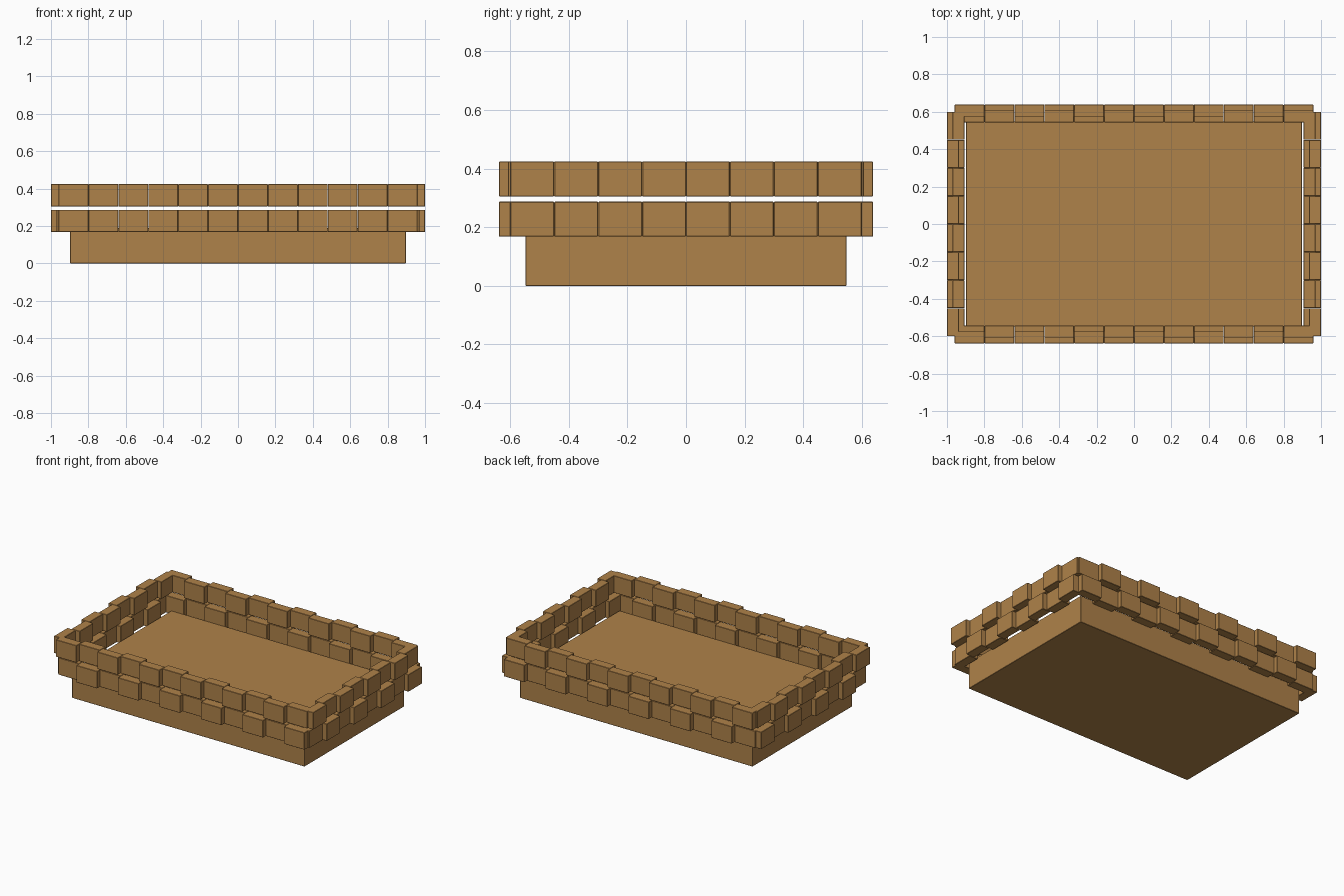
import bpy
import bmesh
from mathutils import Matrix, Vector

if "Cube" in bpy.data.objects:
    bpy.data.objects.remove(bpy.data.objects["Cube"], do_unlink=True)

# Single warm wood colour
wood = bpy.data.materials.new("warm_wood")
wood.use_nodes = True
colour = (0.43, 0.223, 0.067, 1)
wood.diffuse_color = colour
wood.node_tree.nodes["Principled BSDF"].inputs["Base Color"].default_value = colour


def add_box(bm, low, high):
    low, high = Vector(low), Vector(high)
    size = Matrix.Diagonal((*(high - low), 1))
    bmesh.ops.create_cube(bm, size=1, matrix=Matrix.Translation((low + high) / 2) @ size)


def finish(bm, name, bevel):
    mesh = bpy.data.meshes.new(name)
    bm.to_mesh(mesh)
    bm.free()
    mesh.materials.append(wood)
    obj = bpy.data.objects.new(name, mesh)
    bpy.context.collection.objects.link(obj)
    mod = obj.modifiers.new("soft_edges", "BEVEL")
    mod.width = bevel
    mod.segments = 1


# Solid base slab
bm = bmesh.new()
add_box(bm, (-0.897, -0.548, 0), (0.897, 0.548, 0.19))
finish(bm, "base_slab", 0.002)

# Two courses of blocks, alternately pushed out and in
DEPTH, SHIFT, HEIGHT = 0.064, 0.03, 0.119


def wall(name, axis, side, count, pitch, outer, layer, z):
    bm = bmesh.new()
    for k in range(count):
        start = (k - count / 2) * pitch
        face = outer - SHIFT * ((k + layer) % 2)
        near, far = sorted((side * face, side * (face - DEPTH)))
        low, high = [start + 0.0005, near], [start + pitch - 0.0005, far]
        if axis == "y":
            low.reverse()
            high.reverse()
        add_box(bm, (*low, z), (*high, z + HEIGHT))
    finish(bm, name, 0.002)


for layer, (course, z) in enumerate((("upper", 0.305), ("lower", 0.168))):
    for side, long_name, short_name in ((-1, "front", "right"), (1, "back", "left")):
        wall(f"{course}_{long_name}_blocks", "x", side, 12, 0.16, 0.638, layer, z)
        wall(f"{course}_{short_name}_blocks", "y", side, 8, 0.15, 1.0, layer, z)
